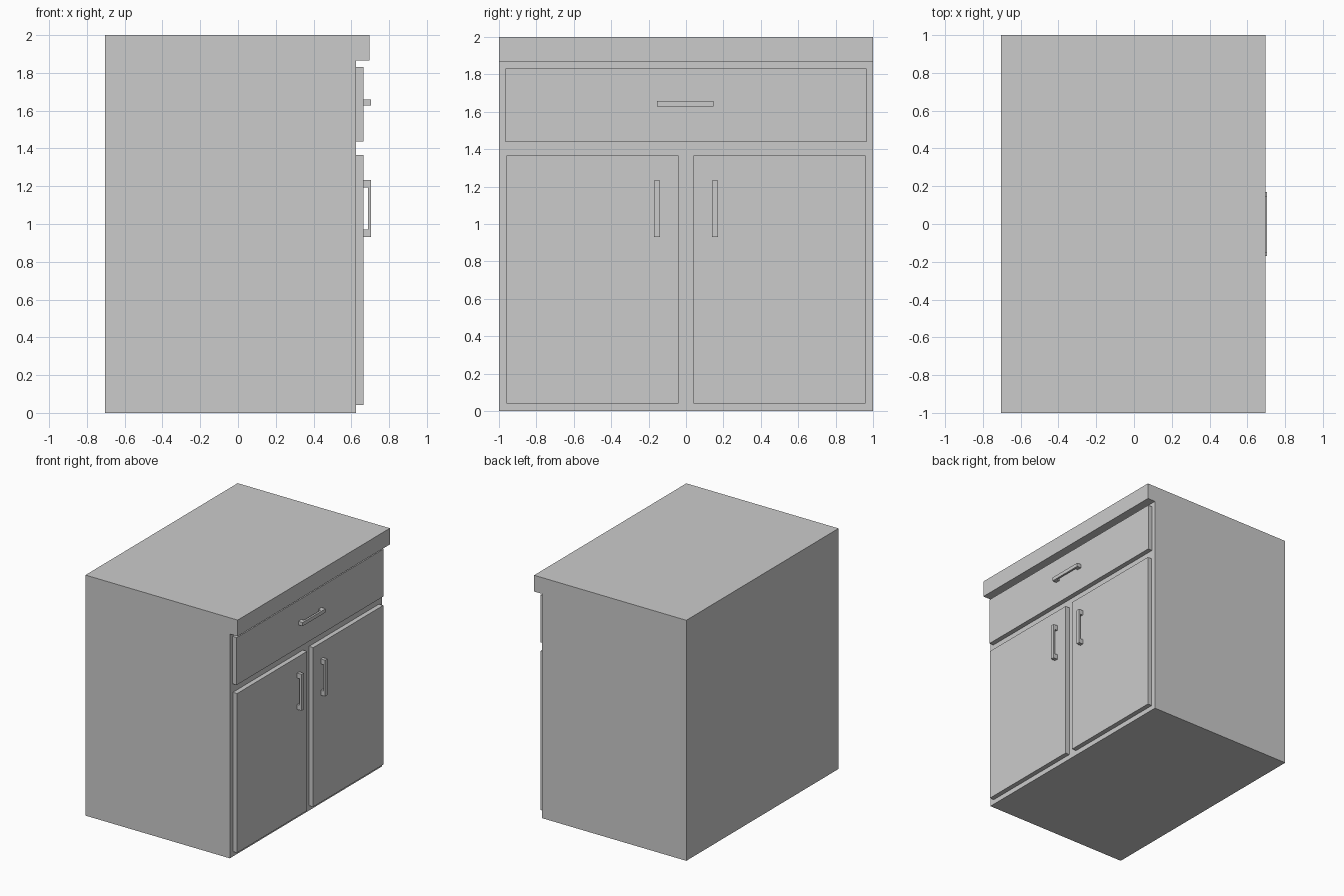
import bpy, bmesh
from mathutils import Matrix

if "Cube" in bpy.data.objects:
    bpy.data.objects.remove(bpy.data.objects["Cube"])


def box(name, x0, x1, y0, y1, z0, z1):
    bm = bmesh.new()
    size = Matrix.Diagonal((x1 - x0, y1 - y0, z1 - z0, 1))
    centre = Matrix.Translation(((x0 + x1) / 2, (y0 + y1) / 2, (z0 + z1) / 2))
    bmesh.ops.create_cube(bm, size=1, matrix=centre @ size)
    return finish(name, bm)


def finish(name, bm):
    mesh = bpy.data.meshes.new(name)
    bmesh.ops.recalc_face_normals(bm, faces=bm.faces)
    bm.to_mesh(mesh)
    bm.free()
    obj = bpy.data.objects.new(name, mesh)
    bpy.context.collection.objects.link(obj)
    return obj


FRONT, PANEL, BAR, GRIP = 0.625, 0.664, 0.687, 0.703


def handle(name, y, z, vertical=True):
    # U-shaped profile (depth, length) extruded to the handle width
    h, leg, w = 0.151, 0.041, 0.030
    profile = [(PANEL, -h), (GRIP, -h), (GRIP, h), (PANEL, h),
               (PANEL, h - leg), (BAR, h - leg), (BAR, leg - h), (PANEL, leg - h)]

    def place(d, along, across):
        return (d, y + across, z + along) if vertical else (d, y + along, z + across)

    bm = bmesh.new()
    a = [bm.verts.new(place(d, l, -w / 2)) for d, l in profile]
    b = [bm.verts.new(place(d, l, w / 2)) for d, l in profile]
    n = len(profile)
    for i in range(n):
        j = (i + 1) % n
        bm.faces.new((a[i], a[j], b[j], b[i]))
    # Side caps: two legs and the bar as convex pieces
    bm.faces.new(a)
    bm.faces.new(b[::-1])
    return finish(name, bm)


# Carcass and overhanging worktop
box("cabinet_body", -0.703, FRONT, -1, 1, 0, 1.865)
box("worktop", -0.703, 0.697, -1, 1, 1.865, 2)

# Drawer front with horizontal handle
box("drawer_front", FRONT, PANEL, -0.965, 0.965, 1.438, 1.832)
handle("drawer_handle", -0.003, 1.643, vertical=False)

# Pair of doors with vertical handles
for side, s in (("left", -1), ("right", 1)):
    y0, y1 = sorted((s * 0.04, s * 0.96))
    box(side + "_door", FRONT, PANEL, y0, y1, 0.041, 1.365)
    handle(side + "_door_handle", s * 0.155, 1.082)
